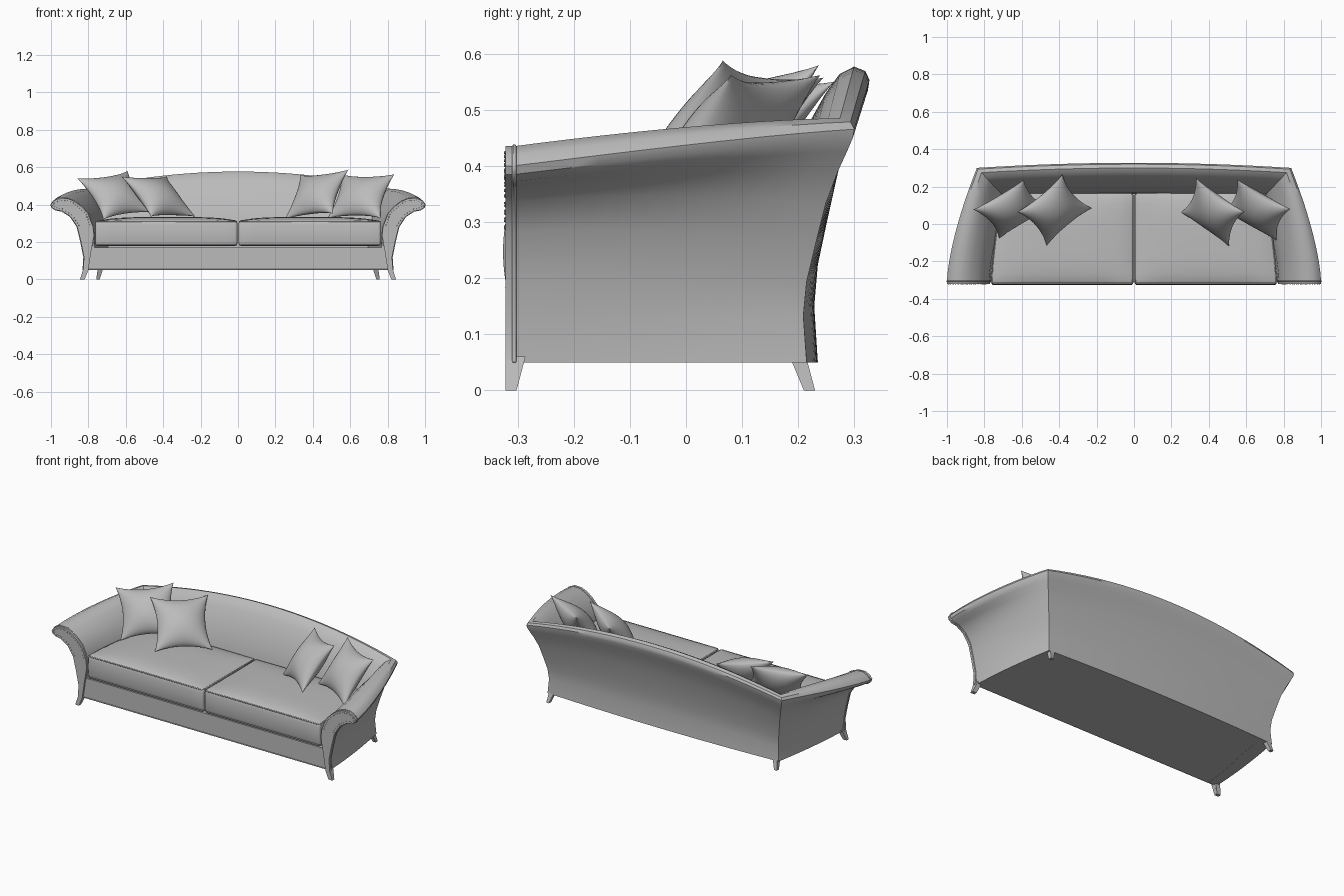
import bpy, bmesh, math
from mathutils import Vector

if "Cube" in bpy.data.objects:
    bpy.data.objects.remove(bpy.data.objects["Cube"], do_unlink=True)

fabric = bpy.data.materials.new("grey fabric")
fabric.use_nodes = True
GREY = (0.5, 0.5, 0.5, 1)
fabric.diffuse_color = GREY
fabric.node_tree.nodes["Principled BSDF"].inputs["Base Color"].default_value = GREY


def finish(name, bm, angle=35):
    """Turn a bmesh into a smooth shaded object."""
    bmesh.ops.recalc_face_normals(bm, faces=bm.faces)
    mesh = bpy.data.meshes.new(name)
    bm.to_mesh(mesh)
    bm.free()
    obj = bpy.data.objects.new(name, mesh)
    bpy.context.collection.objects.link(obj)
    mesh.materials.append(fabric)
    bpy.ops.object.select_all(action='DESELECT')
    obj.select_set(True)
    bpy.context.view_layer.objects.active = obj
    bpy.ops.object.shade_smooth_by_angle(angle=math.radians(angle))
    return obj


def loft(name, rings, angle=35):
    """Skin closed rings of points and cap both ends."""
    bm = bmesh.new()
    loops = [[bm.verts.new(p) for p in ring] for ring in rings]
    n = len(loops[0])
    for a, b in zip(loops, loops[1:]):
        for i in range(n):
            j = (i + 1) % n
            bm.faces.new((a[i], a[j], b[j], b[i]))
    bm.faces.new(loops[0])
    bm.faces.new(loops[-1])
    return finish(name, bm, angle)


def piping(name, points, radius, closed=False):
    curve = bpy.data.curves.new(name, 'CURVE')
    curve.dimensions = '3D'
    curve.bevel_depth = radius
    curve.bevel_resolution = 1
    curve.use_fill_caps = True
    spline = curve.splines.new('POLY')
    spline.points.add(len(points) - 1)
    for sp, p in zip(spline.points, points):
        sp.co = (*p, 1)
    spline.use_cyclic_u = closed
    curve.materials.append(fabric)
    obj = bpy.data.objects.new(name, curve)
    bpy.context.collection.objects.link(obj)


# Cross-sections of arm and back: (outward share of flare, share of height)
ARM = [(0, 0), (.02, .18), (.11, .39), (.22, .6), (.42, .74), (.67, .815),
       (.86, .832), (.97, .865), (1, .905), (.92, .955), (.75, .995), (.5, .99),
       (.3, .95), (.1, .88), (-.1, .78), (-.25, .6), (-.3, .34), (-.3, 0)]
BACK = [(0, 0), (-.07, .19), (0, .33), (.17, .47), (.4, .65), (.65, .78),
        (.85, .865), (.97, .92), (1, .955), (.92, .985), (.7, 1), (.42, .975),
        (.15, .91), (-.2, .8), (-.5, .66), (-.75, .5), (-.82, .34), (-.82, 0)]
FLOOR = 0.05

# Stations from left arm front, round the corner, to the middle of the back:
# (foot of wall, rim of wall, top height, blend from arm to back)
stations = []
for i in range(13):
    t = i / 12
    stations.append((Vector((.82 - .06 * t**1.6, -.307 + .522 * t)),
                     Vector((1 - .16 * t**1.5, -.307 + .607 * t)),
                     .437 + .048 * (1 - (1 - t)**1.6), t**1.5))
for i in range(1, 13):
    s = i / 12
    k = 1 - (1 - s)**2
    stations.append((Vector((.76 * (1 - s), .215 + .02 * k)),
                     Vector((.84 * (1 - s), .30 + .027 * k)),
                     .485 + .092 * k, 1))


def section(foot, rim, top, w):
    ring = []
    for (a0, h0), (a1, h1) in zip(ARM, BACK):
        p = foot + (rim - foot) * (a0 + (a1 - a0) * w)
        ring.append((p.x, p.y, FLOOR + (top - FLOOR) * (h0 + (h1 - h0) * w)))
    return ring


def flip(points):
    return [(-x, y, z) for x, y, z in points]


half = [section(*s) for s in stations]
loft("arms_and_back", half + [flip(r) for r in reversed(half[:-1])])

# Base filling the inside of the wall
plan = [f - (r - f) * .15 for f, r, _, _ in stations]
plan = [(p.x, p.y) for p in plan]
plan[0] = (.80, -.311)
plan += [(-x, y) for x, y in reversed(plan[:-1])]
loft("base_frame", [[(x, y, z) for x, y in plan] for z in (FLOOR + .001, .17)])
piping("base_front_piping", [(-.80, -.311, FLOOR + .003), (.80, -.311, FLOOR + .003)], .003)

# Arm front panels running down into the front feet
outline = [(.82 + .18 * a, FLOOR + .387 * h) for a, h in ARM[1:16]]
panel = [(.845, 0), (.828, .05)] + outline + [(.77, .235), (.785, .15), (.80, .05), (.82, 0)]
edge = panel[1:-1]
studs = bmesh.new()
for side, word in ((1, "left"), (-1, "right")):
    loft(word + "_arm_panel", [[(side * x, y, z) for x, z in panel] for y in (-.322, -.303)])
    piping(word + "_panel_piping", [(side * x, -.306, z) for x, z in edge], .004)
    # Stud line just inside the panel edge
    for (x0, z0), (x1, z1) in zip(edge[3:-3], edge[4:-3]):
        d = Vector((x1 - x0, z1 - z0))
        count = max(1, round(d.length / .016))
        inward = Vector((-d.y, d.x)).normalized() * .011
        for i in range(count):
            p = Vector((x0, z0)) + d * i / count + inward
            made = bmesh.ops.create_icosphere(studs, subdivisions=1, radius=.0028)
            bmesh.ops.translate(studs, verts=made["verts"], vec=(side * p.x, -.322, p.y))
finish("panel_studs", studs)


# Splayed feet
def foot(name, side, top, bottom):
    rings = []
    for (x0, x1, y0, y1), z in ((top, FLOOR + .01), (bottom, 0)):
        rings.append([(side * x, y, z) for x, y in ((x0, y0), (x1, y0), (x1, y1), (x0, y1))])
    loft(name, rings)


for side, word in ((1, "left"), (-1, "right")):
    foot(word + "_front_foot", side, (.797, .826, -.32, -.286), (.82, .845, -.32, -.302))
    foot(word + "_back_foot", side, (.72, .75, .185, .214), (.74, .758, .21, .23))


# Seat cushions with crowned tops and seams
def taper(x, y):
    return x * (1 - .08 * max(0, (y + .32) / .49)**1.5)


for side, word in ((1, "left"), (-1, "right")):
    bm = bmesh.new()
    bmesh.ops.create_cube(bm, size=1)
    for v in bm.verts:
        v.co = (.3835 + v.co.x * .759, -.077 + v.co.y * .484, .247 + v.co.z * .134)
    bmesh.ops.bevel(bm, geom=bm.edges[:], offset=.012, segments=3, profile=.5, affect='EDGES')
    long_edges = [e for e in bm.edges if e.calc_length() > .1]
    bmesh.ops.subdivide_edges(bm, edges=long_edges, cuts=10, use_grid_fill=True)
    for v in bm.verts:
        x, y, z = v.co
        u = (x - .3835) / .38
        w = (y + .077) / .242
        crown = max(0, (1 - u**4) * (1 - w**4))
        if z > .30:
            z += .020 * crown
        if y < -.30:
            y -= .007 * max(0, 1 - ((z - .247) / .067)**2)
        v.co = (side * taper(x, y), y, z)
    finish(word + "_seat_cushion", bm, 50)
    for level, z in (("lower", .184), ("upper", .309)):
        rim = [(.008, .16), (.008, -.312), (.016, -.319), (.75, -.319), (.76, -.312)]
        rim += [(.761, -.312 + .118 * i) for i in range(1, 5)]
        piping(f"{word}_cushion_{level}_piping",
               [(side * taper(x, y), y, z) for x, y in rim], .0035, True)


# Scatter pillows: pinched edges, pointed corners
def pillow(name, centre, across, up):
    c, u_axis, v_axis = Vector(centre), Vector(across), Vector(up)
    normal = u_axis.cross(v_axis).normalized()
    n = 20
    bm = bmesh.new()
    for face in (1, -1):
        grid = []
        for i in range(n + 1):
            u = math.sin(math.pi / 2 * (2 * i / n - 1))
            row = []
            for j in range(n + 1):
                v = math.sin(math.pi / 2 * (2 * j / n - 1))
                pu = u * (1 - .17 * (1 - v * v))
                pv = v * (1 - .17 * (1 - u * u))
                puff = max(0, (1 - u * u) * (1 - v * v))**.6
                row.append(bm.verts.new(c + u_axis * pu / 2 + v_axis * pv / 2
                                        + normal * face * .068 * puff))
            grid.append(row)
        for i in range(n):
            for j in range(n):
                bm.faces.new((grid[i][j], grid[i + 1][j], grid[i + 1][j + 1], grid[i][j + 1]))
    bmesh.ops.remove_doubles(bm, verts=bm.verts, dist=.0001)
    finish(name, bm, 60)


pillow("right_outer_pillow", (-.655, .08, .45), (.27, .16, .04), (-.14, .155, .22))
pillow("right_inner_pillow", (-.425, .075, .443), (.24, .20, 0), (-.157, .18, .215))
pillow("left_inner_pillow", (.42, .063, .455), (.258, -.18, .03), (.083, .185, .235))
pillow("left_outer_pillow", (.657, .075, .445), (.285, -.16, 0), (.075, .17, .235))
